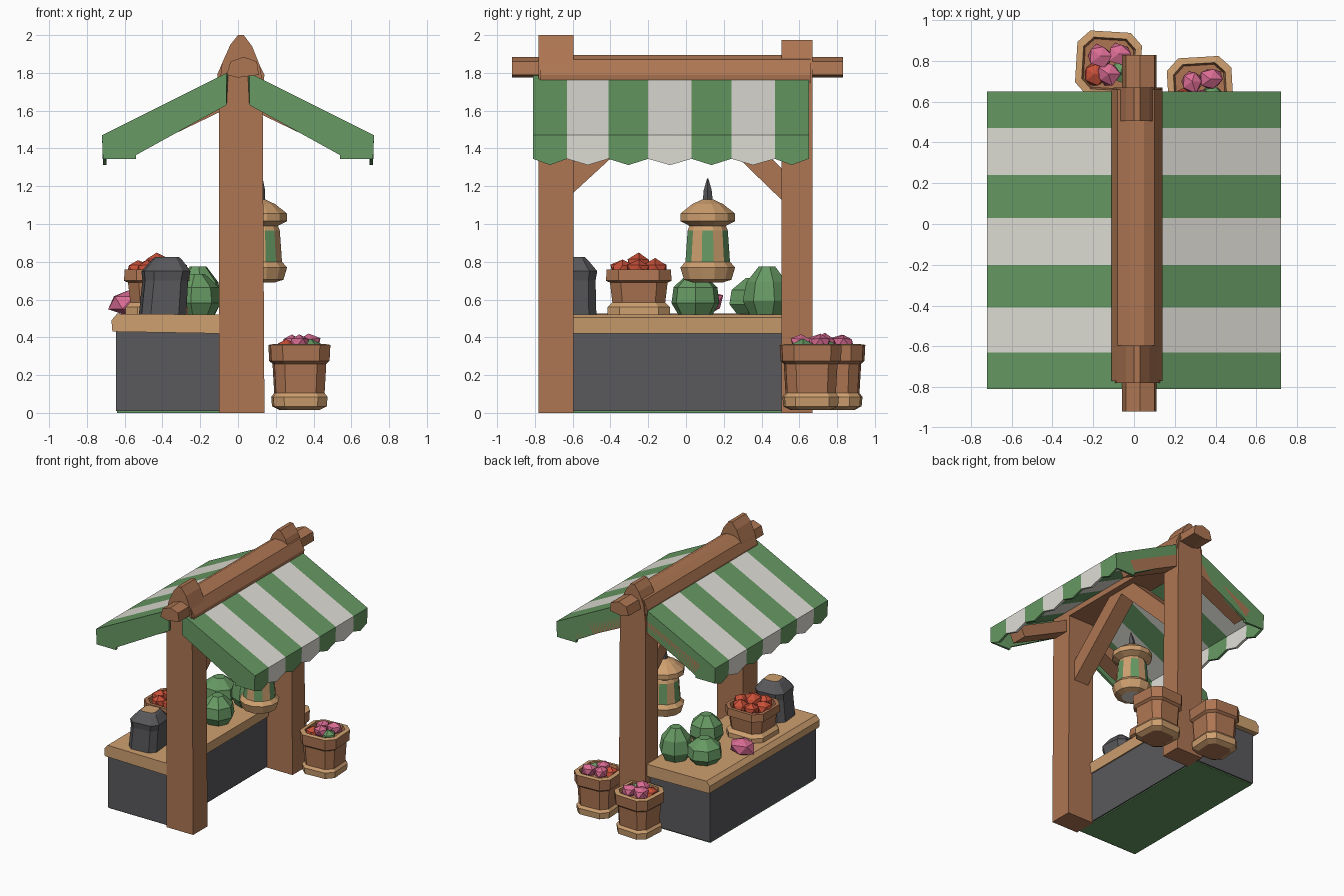
import bpy, bmesh, math, random
from mathutils import Vector, Matrix

if "Cube" in bpy.data.objects:
    bpy.data.objects.remove(bpy.data.objects["Cube"])

random.seed(4)


def mat(name, rgb):
    m = bpy.data.materials.new(name)
    m.diffuse_color = (*rgb, 1)
    m.use_nodes = True
    m.node_tree.nodes["Principled BSDF"].inputs["Base Color"].default_value = m.diffuse_color
    return m


WOOD = mat("brown wood", (0.42, 0.18, 0.085))
TAN = mat("light wood", (0.62, 0.35, 0.16))
GREEN = mat("leaf green", (0.135, 0.32, 0.125))
WHITE = mat("canvas white", (0.74, 0.73, 0.67))
GRAY = mat("charcoal", (0.10, 0.10, 0.108))
RED = mat("tomato red", (0.58, 0.08, 0.04))
PINK = mat("flower pink", (0.70, 0.15, 0.29))


def finish(name, bm, *mats):
    bmesh.ops.recalc_face_normals(bm, faces=bm.faces[:])
    me = bpy.data.meshes.new(name)
    bm.to_mesh(me)
    bm.free()
    for m in mats:
        me.materials.append(m)
    ob = bpy.data.objects.new(name, me)
    bpy.context.collection.objects.link(ob)
    return ob


def prism(name, pts, y0, y1, m):
    """Extrude an (x, z) outline along y."""
    bm = bmesh.new()
    a = [bm.verts.new((x, y0, z)) for x, z in pts]
    b = [bm.verts.new((x, y1, z)) for x, z in pts]
    bm.faces.new(a)
    bm.faces.new(b)
    for i in range(len(pts)):
        j = (i + 1) % len(pts)
        bm.faces.new((a[i], a[j], b[j], b[i]))
    return finish(name, bm, m)


def box(name, x0, x1, y0, y1, z0, z1, m):
    return prism(name, [(x0, z0), (x1, z0), (x1, z1), (x0, z1)], y0, y1, m)


def bar(name, a, b, w, h, m):
    """Straight beam of section w (sideways) by h between two points."""
    a, b = Vector(a), Vector(b)
    bm = bmesh.new()
    bmesh.ops.create_cube(bm, size=1, matrix=Matrix.Diagonal((w, h, (b - a).length, 1)))
    z = (b - a).normalized()
    x = (z.cross(Vector((0, 0, 1)))).normalized()
    rot = Matrix((x, z.cross(x), z)).transposed().to_4x4()
    bm.transform(Matrix.Translation((a + b) / 2) @ rot)
    return finish(name, bm, m)


def loft(name, cx, cy, rings, angles, mats, pick=lambda band, side: 0, lean=(0, 0)):
    """Stack rings of (radius, z); pick gives the material of each face."""
    bm = bmesh.new()
    z0 = rings[0][1]
    n = len(angles)
    loops = [[bm.verts.new((cx + r * math.cos(t) + lean[0] * (z - z0),
                            cy + r * math.sin(t) + lean[1] * (z - z0), z)) for t in angles]
             for r, z in rings]
    bm.faces.new(loops[0]).material_index = pick(-1, 0)
    bm.faces.new(loops[-1]).material_index = pick(len(rings) - 1, 0)
    for k in range(len(rings) - 1):
        for i in range(n):
            j = (i + 1) % n
            f = bm.faces.new((loops[k][i], loops[k][j], loops[k + 1][j], loops[k + 1][i]))
            f.material_index = pick(k, i)
    return finish(name, bm, *mats)


def ngon(n, turn=0.0):
    return [turn + 2 * math.pi * i / n for i in range(n)]


def soft_square(turn=0.0):
    return [turn + math.radians(90 * k + d) for k in range(4) for d in (-32, 32)]


def lump(name, c, size, m, jitter=0.08, sub=1):
    """Faceted, slightly irregular ball."""
    bm = bmesh.new()
    bmesh.ops.create_icosphere(bm, subdivisions=sub, radius=1)
    for v in bm.verts:
        k = 1 + random.uniform(-jitter, jitter)
        v.co = Vector([c[i] + v.co[i] * size[i] * k for i in range(3)])
    return finish(name, bm, m)


# Posts with rounded tips, and the ridge beam
post = [(-0.10, 0), (0.14, 0), (0.13, 1.75), (0.115, 1.84), (0.075, 1.94), (0.03, 2.0),
        (0.0, 2.0), (-0.04, 1.95), (-0.085, 1.85), (-0.10, 1.72)]
prism("front_post", post, -0.78, -0.595, WOOD)
prism("back_post", [(x, z * 0.987) for x, z in post], 0.505, 0.67, WOOD)
prism("ridge_beam", [(-0.10, 1.70), (0.13, 1.70), (0.14, 1.79), (0.10, 1.87), (0.05, 1.895),
                     (-0.02, 1.895), (-0.08, 1.86), (-0.11, 1.79)], -0.77, 0.66, WOOD)
prism("ridge_beam_ends", [(-0.06, 1.79), (0.0, 1.775), (0.11, 1.79), (0.10, 1.86), (0.03, 1.885),
                          (-0.04, 1.86)], -0.92, 0.83, WOOD)

# Diagonal braces under the ridge and rafters under the canvas
bar("front_brace", (0.015, -0.68, 1.17), (0.015, -0.06, 1.74), 0.13, 0.12, WOOD)
bar("back_brace", (0.015, 0.59, 1.13), (0.015, -0.04, 1.74), 0.13, 0.12, WOOD)
for s, side in ((-1, "left"), (1, "right")):
    for y, end in ((-0.69, "front"), (0.585, "back")):
        bar(f"{end}_{side}_rafter", (s * 0.05, y, 1.665), (s * 0.56, y, 1.42), 0.13, 0.09, WOOD)

# Striped awning: slopes, scalloped flaps and gable bands, one sheet per side
stripes = [-0.81, -0.63, -0.41, -0.20, 0.03, 0.24, 0.47, 0.65]
for s, side in ((-1, "left"), (1, "right")):
    bm = bmesh.new()

    def quad(pts, idx):
        bm.faces.new([bm.verts.new((s * x, y, z)) for x, y, z in pts]).material_index = idx

    for i, (a, b) in enumerate(zip(stripes, stripes[1:])):
        mid = (a + b) / 2
        for p, q, zp, zq in ((a, mid, 1.345, 1.312), (mid, b, 1.312, 1.345)):
            quad([(0.06, p, 1.80), (0.72, p, 1.47), (0.72, q, 1.47), (0.06, q, 1.80)], i % 2)
            quad([(0.72, p, 1.47), (0.715, p, zp), (0.715, q, zq), (0.72, q, 1.47)], i % 2)
    for y in (stripes[0], stripes[-1]):
        quad([(0.06, y, 1.80), (0.06, y, 1.63), (0.54, y, 1.365), (0.72, y, 1.47)], 0)
        quad([(0.72, y, 1.47), (0.54, y, 1.365), (0.54, y, 1.345), (0.715, y, 1.345)], 0)
    bmesh.ops.remove_doubles(bm, verts=bm.verts[:], dist=0.001)
    awning = finish(f"{side}_awning", bm, GREEN, WHITE)
    sol = awning.modifiers.new("thickness", "SOLIDIFY")
    sol.thickness = 0.02
    sol.offset = -1

# Counter
box("counter_base", -0.645, -0.09, -0.765, 0.61, 0.01, 0.43, GRAY)
box("counter_underside", -0.64, -0.10, -0.75, 0.60, 0.0, 0.009, GREEN)
prism("counter_top", [(-0.665, 0.43), (-0.08, 0.42), (-0.07, 0.505), (-0.10, 0.52), (-0.64, 0.525),
                      (-0.67, 0.49)], -0.775, 0.65, TAN)

# Charcoal grain sack at the front of the counter
loft("grain_sack", -0.40, -0.60, [(0.14, 0.515), (0.135, 0.70), (0.145, 0.75), (0.09, 0.81), (0.07, 0.825)],
     soft_square(0.1), [GRAY, TAN], lambda b, i: int(b == 4), lean=(0.08, 0))

# Tomato crate
loft("tomato_crate", -0.43, -0.25, [(0.195, 0.515), (0.195, 0.56), (0.165, 0.585), (0.18, 0.69), (0.205, 0.70),
     (0.20, 0.76), (0.17, 0.76), (0.16, 0.72)], soft_square(), [WOOD, TAN], lambda b, i: int(b in (-1, 0, 1)))
for i in range(7):
    t = i * math.tau / 6
    r = 0.10 if i < 6 else 0
    lump(f"tomato_{i}", (-0.43 + r * math.cos(t), -0.25 + r * math.sin(t), 0.755 if i < 6 else 0.785),
         (0.066, 0.066, 0.06), RED, 0.12)

# Cabbages and a pink turnip
for i, (x, y, rx, ry, h) in enumerate([(-0.22, 0.05, 0.13, 0.14, 0.22), (-0.21, 0.43, 0.13, 0.13, 0.26),
                                       (-0.42, 0.36, 0.14, 0.15, 0.20)]):
    loft(f"cabbage_{i}", x, y, [(0.09, 0.515), (rx, 0.515 + h * 0.3), (ry * 0.85, 0.515 + h * 0.68),
         (0.045, 0.515 + h)], ngon(7, i * 0.3), [GREEN])
lump("turnip", (-0.58, 0.10, 0.585), (0.11, 0.10, 0.075), PINK, 0.15)

# Hanging lantern with green panes
LX, LY = 0.115, 0.115
loft("lantern", LX, LY, [(0.08, 0.69), (0.13, 0.705), (0.15, 0.77), (0.122, 0.80), (0.11, 0.965), (0.10, 0.99),
     (0.15, 1.015), (0.15, 1.055), (0.085, 1.105), (0.03, 1.13)], ngon(12, 0.26), [TAN, GREEN, WHITE],
     lambda b, i: 2 if b == -1 else int(b == 3 and i % 2 == 1))
loft("lantern_hook", LX, LY, [(0.028, 1.12), (0.022, 1.18), (0.004, 1.24)], ngon(5), [GRAY], lean=(0.1, 0))

# Flower buckets behind the back post
for n, (x, y, turn) in enumerate([(0.325, 0.66, 0.06), (-0.125, 0.785, -0.06)]):
    loft(f"flower_bucket_{n}", x, y, [(0.12, 0.015), (0.165, 0.035), (0.17, 0.085), (0.152, 0.105), (0.162, 0.26),
         (0.182, 0.275), (0.187, 0.36), (0.15, 0.365), (0.14, 0.33)], soft_square(turn), [WOOD, TAN],
         lambda b, i: int(b in (0, 1, 2, 6)))
    for i, (dx, dy, m) in enumerate([(-0.04, 0.04, PINK), (0.05, 0.05, PINK), (0.0, -0.05, PINK),
                                     (0.06, -0.04, GREEN), (-0.07, -0.05, RED)]):
        top = 0.425 if m is PINK else 0.395
        lump(f"flower_{n}_{i}", (x + dx, y + dy, top - 0.055), (0.06, 0.06, 0.05), m, 0.15)
